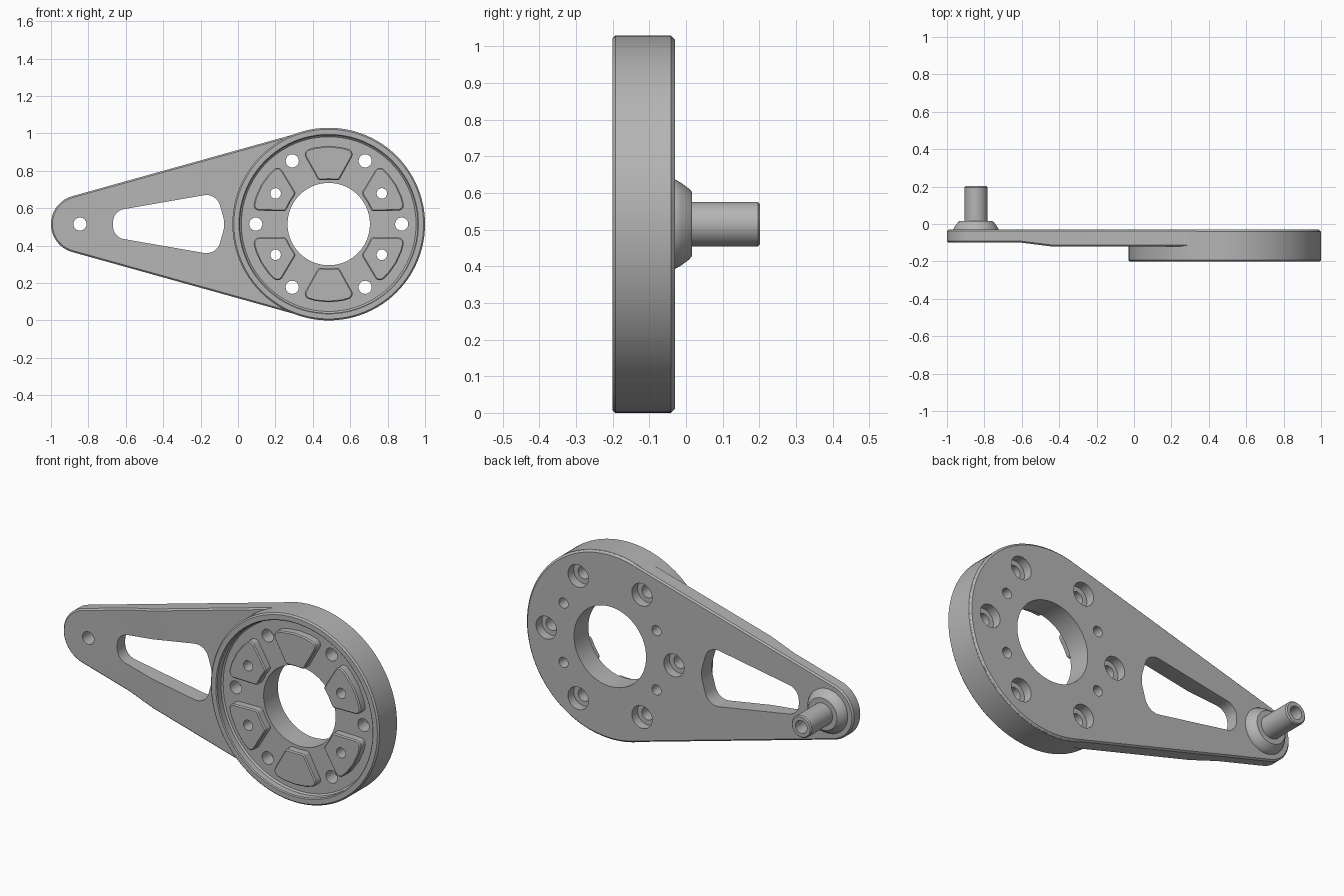
import bpy, bmesh
from math import sin, cos, tan, pi, radians, asin, atan2
from mathutils import Vector

if "Cube" in bpy.data.objects:
    bpy.data.objects.remove(bpy.data.objects["Cube"])

HUB, TIP, MID = 0.485, -0.845, 0.515     # hub x, tip x, height of both axes
HUB_R, TIP_R = 0.515, 0.155
BACK, PLATE, FLOOR, FRONT = -0.03, -0.12, -0.155, -0.201  # depths along y

metal = bpy.data.materials.new("grey metal")
metal.use_nodes = True
metal.diffuse_color = (0.46, 0.46, 0.46, 1)
metal.node_tree.nodes["Principled BSDF"].inputs["Base Color"].default_value = metal.diffuse_color


def finish(name, bm):
    bmesh.ops.recalc_face_normals(bm, faces=bm.faces)
    mesh = bpy.data.meshes.new(name)
    bm.to_mesh(mesh)
    bm.free()
    mesh.materials.append(metal)
    obj = bpy.data.objects.new(name, mesh)
    bpy.context.collection.objects.link(obj)
    return obj


def extrude(name, points, offset):
    """Close a flat outline of 3D points and extrude it."""
    bm = bmesh.new()
    face = bm.faces.new([bm.verts.new(p) for p in points])
    ext = bmesh.ops.extrude_face_region(bm, geom=[face])
    moved = [g for g in ext["geom"] if isinstance(g, bmesh.types.BMVert)]
    bmesh.ops.translate(bm, verts=moved, vec=offset)
    return finish(name, bm)


def prism(name, outline, y0, y1):
    return extrude(name, [(x, y0, z) for x, z in outline], (0, y1 - y0, 0))


def lathe(name, profile, cx, segments):
    """Spin a closed (radius, y) profile about the y direction."""
    bm = bmesh.new()
    rings = []
    for i in range(segments):
        a = 2 * pi * i / segments
        rings.append([bm.verts.new((cx + r * cos(a), y, MID + r * sin(a))) for r, y in profile])
    n = len(profile)
    for i in range(segments):
        a, b = rings[i], rings[(i + 1) % segments]
        for j in range(n):
            k = (j + 1) % n
            bm.faces.new((a[j], a[k], b[k], b[j]))
    return finish(name, bm)


def arc(cx, cz, r, a0, a1, n):
    return [(cx + r * cos(a0 + (a1 - a0) * i / n), cz + r * sin(a0 + (a1 - a0) * i / n))
            for i in range(n + 1)]


def circle(cx, cz, r, n=40):
    return arc(cx, cz, r, 0, 2 * pi, n)[:-1]


def rounded(corners, n=8):
    """Round each (x, z, radius) corner of a polygon."""
    out = []
    for i, (x, z, r) in enumerate(corners):
        p = Vector((x, z))
        if r == 0:
            out.append((x, z))
            continue
        u = (Vector(corners[i - 1][:2]) - p).normalized()
        v = (Vector(corners[(i + 1) % len(corners)][:2]) - p).normalized()
        half = u.angle(v) / 2
        c = p + (u + v).normalized() * r / sin(half)
        s, e = p + u * r / tan(half) - c, p + v * r / tan(half) - c
        a0 = atan2(s.y, s.x)
        turn = (atan2(e.y, e.x) - a0 + pi) % (2 * pi) - pi
        out += arc(c.x, c.y, r, a0, a0 + turn, n)
    return out


def apply(obj, mod):
    bpy.context.view_layer.objects.active = obj
    bpy.ops.object.modifier_apply(modifier=mod.name)


def subtract(obj, cutter):
    mod = obj.modifiers.new("cut", "BOOLEAN")
    mod.operation, mod.solver, mod.object = "DIFFERENCE", "EXACT", cutter
    apply(obj, mod)
    bpy.data.objects.remove(cutter)


def cut(obj, outline, y0=-0.4, y1=0.1):
    subtract(obj, prism("cutter", outline, y0, y1))


def soften(obj, width):
    mod = obj.modifiers.new("edge", "BEVEL")
    mod.width, mod.segments, mod.limit_method = width, 1, "ANGLE"
    mod.angle_limit = radians(50)
    mod.use_clamp_overlap = False
    apply(obj, mod)


def on_hub(radius, angle):
    return HUB + radius * cos(angle), MID + radius * sin(angle)


# Arm plate: two circles joined by tangent lines, just inside the hub's skin
ARM_R = HUB_R - 0.003
t = pi / 2 + asin((ARM_R - TIP_R) / (HUB - TIP))
outline = arc(HUB, MID, ARM_R, -t, t, 80) + arc(TIP, MID, TIP_R, t, 2 * pi - t, 32)
arm = prism("arm_plate", outline, PLATE, BACK)

# Thinner front toward the tip
wedge = [(-1.2, -0.1), (-0.6, -0.1), (-0.44, PLATE), (-0.44, -0.3), (-1.2, -0.3)]
subtract(arm, extrude("cutter", [(x, y, -0.2) for x, y in wedge], (0, 0, 1.5)))
soften(arm, 0.008)

# Openings: slot and tip hole
half_slot = [(-0.668, 0.07, 0.07), (-0.115, 0.166, 0.075)]
slot = half_slot + [(-0.068, 0, 0.15)] + [(x, -z, r) for x, z, r in reversed(half_slot)]
cut(arm, [(x, MID + z) for x, z in rounded(slot)])
cut(arm, circle(TIP, MID, 0.035))
cut(arm, circle(HUB, MID, 0.22, 96))

# Hub: outer wall, raised rim and recessed floor around the bore
hub = lathe("hub", [(0.22, -0.11), (0.22, FLOOR), (0.467, FLOOR), (0.475, FLOOR - 0.008),
                    (0.475, FRONT + 0.005), (0.48, FRONT), (0.507, FRONT),
                    (HUB_R, FRONT + 0.008), (HUB_R, -0.041), (0.507, -0.034),
                    (0.495, -0.034), (0.495, -0.11)], HUB, 96)

# Counterbored screw holes
for i in range(6):
    x, z = on_hub(0.39, i * pi / 3)
    cut(arm, circle(x, z, 0.035))
    cut(hub, circle(x, z, 0.035))
    cut(arm, circle(x, z, 0.062), -0.08, 0.1)

# Raised pads, four of them drilled through
parts = [arm, hub]
pad_shape = rounded([(-0.142, 0.391, 0.03), (-0.055, 0.234, 0.02), (0, 0.237, 0),
                     (0.055, 0.234, 0.02), (0.142, 0.391, 0.03), (0.07, 0.411, 0),
                     (0, 0.418, 0), (-0.07, 0.411, 0)])
for i in range(6):
    a = pi / 6 + i * pi / 3
    c, s = cos(a - pi / 2), sin(a - pi / 2)
    pad = prism("pad_%d" % (i + 1),
                [(HUB + x * c - z * s, MID + x * s + z * c) for x, z in pad_shape],
                FLOOR + 0.01, FRONT + 0.002)
    soften(pad, 0.006)
    if i % 3 != 1:
        for part in (pad, arm, hub):
            cut(part, circle(*on_hub(0.328, a), 0.028))
    parts.append(pad)

# Hollow pin with flared collar
parts.append(lathe("tip_pin", [(0.035, -0.04), (0.122, -0.04), (0.122, BACK), (0.112, -0.012),
                               (0.097, 0.008), (0.088, 0.016), (0.061, 0.016), (0.061, 0.196),
                               (0.055, 0.202), (0.035, 0.202)], TIP, 48))

# Smooth curves with sharp edges
bpy.ops.object.select_all(action="DESELECT")
for obj in parts:
    obj.select_set(True)
bpy.context.view_layer.objects.active = arm
bpy.ops.object.shade_smooth_by_angle(angle=radians(30))
